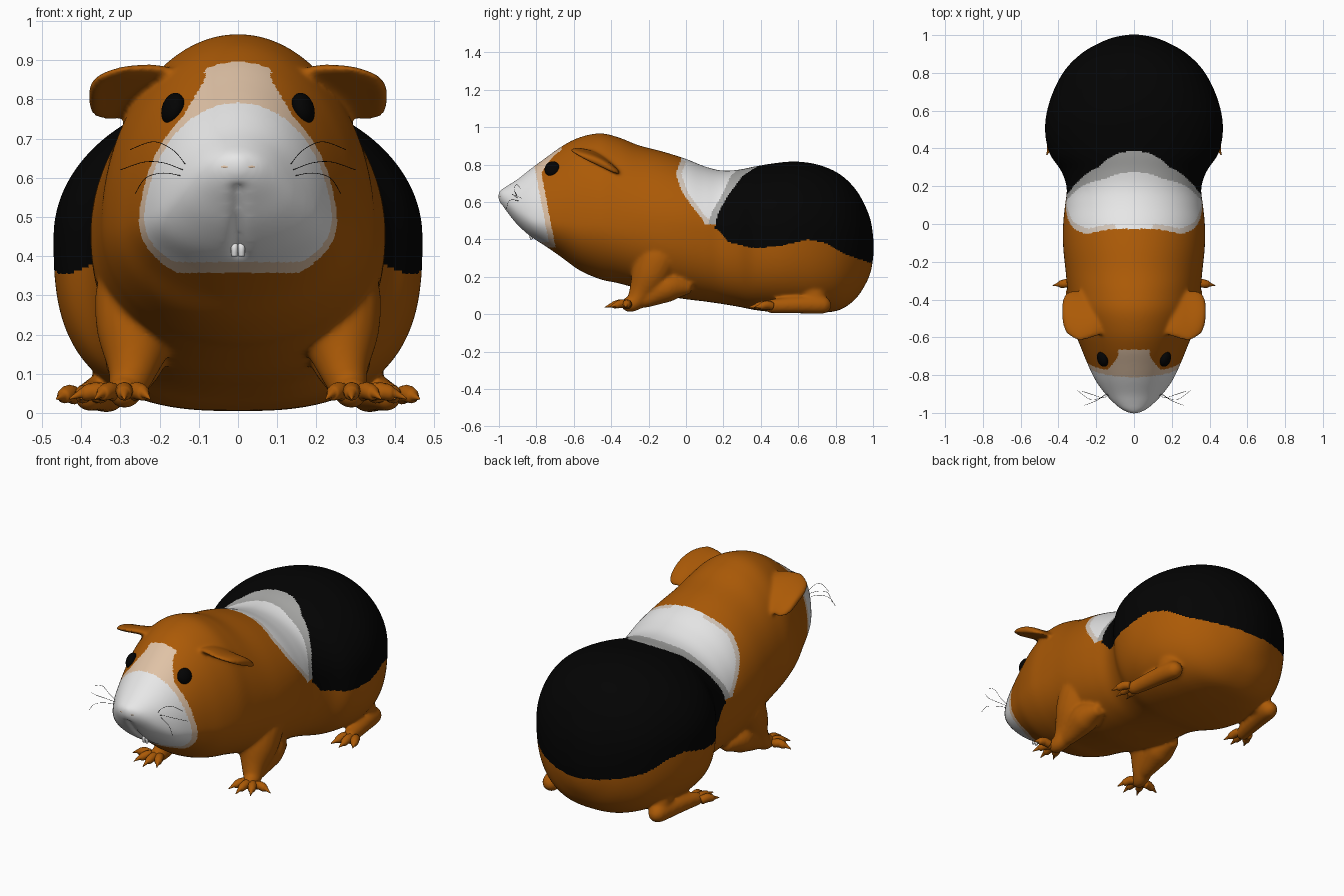
import bpy, bmesh, math
from mathutils import Vector

if "Cube" in bpy.data.objects:
    bpy.data.objects.remove(bpy.data.objects["Cube"])

COLOURS = {"orange_fur": (.41, .102, .002), "white_fur": (.80, .80, .80), "cream_fur": (.74, .54, .38),
           "pale_border": (.66, .57, .49), "grey_border": (.40, .40, .39), "black": (.001, .001, .001)}
MATS = {}
for n, c in COLOURS.items():
    MATS[n] = bpy.data.materials.new(n)
    MATS[n].diffuse_color = (*c, 1)


def finish(name, bm, mats):
    """Turn a bmesh into a smooth shaded object."""
    bmesh.ops.recalc_face_normals(bm, faces=bm.faces)
    me = bpy.data.meshes.new(name)
    for f in bm.faces:
        f.smooth = True
    bm.to_mesh(me)
    bm.free()
    for m in mats:
        me.materials.append(MATS[m])
    ob = bpy.data.objects.new(name, me)
    bpy.context.collection.objects.link(ob)
    return ob


def spline(rows, steps):
    """Catmull-Rom curve through rows of numbers."""
    out = []
    for i in range(len(rows) - 1):
        a, b, c, d = rows[max(i - 1, 0)], rows[i], rows[i + 1], rows[min(i + 2, len(rows) - 1)]
        for k in range(steps):
            t = k / steps
            out.append([.5 * (2 * q + (r - p) * t + (2 * p - 5 * q + 4 * r - s) * t * t
                              + (3 * q - p - 3 * r + s) * t ** 3) for p, q, r, s in zip(a, b, c, d)])
    return out + [list(rows[-1])]


def lerp(x, pts):
    """Piecewise linear lookup."""
    if x <= pts[0][0]:
        return pts[0][1]
    for (a, b), (c, d) in zip(pts, pts[1:]):
        if x <= c:
            return b + (d - b) * (x - a) / (c - a)
    return pts[-1][1]


def loft(bm, rings):
    vs = [[bm.verts.new(p) for p in r] for r in rings]
    n = len(vs[0])
    for a, b in zip(vs, vs[1:]):
        for i in range(n):
            bm.faces.new((a[i], a[(i + 1) % n], b[(i + 1) % n], b[i]))
    bm.faces.new(vs[0])
    bm.faces.new(vs[-1])


def tube(bm, rows, sx=1, ref=(1, 0, 0), seg=12, steps=4):
    """Round tapered tube through (x, y, z, radius) rows."""
    pts = spline(rows, steps)
    rings = []
    for i, p in enumerate(pts):
        d = (Vector(pts[min(i + 1, len(pts) - 1)][:3]) - Vector(pts[max(i - 1, 0)][:3])).normalized()
        r = Vector(ref)
        u = (r - d * r.dot(d)).normalized()
        v = d.cross(u)
        ring = []
        for k in range(seg):
            a = 2 * math.pi * k / seg
            q = Vector(p[:3]) + (u * math.cos(a) + v * math.sin(a)) * max(p[3], .0008)
            ring.append((q.x * sx, q.y, q.z))
        rings.append(ring)
    loft(bm, rings)


def toes(name, sx, centre, y0, z0, tips, fan):
    """Fan of clawed toes from a paw."""
    bm = bmesh.new()
    for tx, ty in tips:
        bx, by = centre + (tx - centre) * fan, y0
        mx, my = bx + (tx - bx) * .6, by + (ty - by) * .6
        tube(bm, [(bx, by, z0, .022), ((bx + mx) / 2, (by + my) / 2, z0 + .006, .023), (mx, my, z0, .019),
                  (mx + (tx - mx) * .3, my + (ty - my) * .3, z0 - .002, .011), (tx, ty, .036, .002)], sx)
    finish(name, bm, ["orange_fur"])


def ball(name, loc, scale, mat, rot=(0, 0, 0)):
    bm = bmesh.new()
    bmesh.ops.create_uvsphere(bm, u_segments=24, v_segments=14, radius=1)
    ob = finish(name, bm, [mat])
    ob.location, ob.scale, ob.rotation_euler = loc, scale, rot


# Body: y, half width, top, bottom, widest height, lower squareness
BODY = [(-1.004, .012, .65, .615, .632, 2), (-.985, .06, .668, .58, .625, 2), (-.95, .105, .69, .533, .60, 2),
        (-.90, .152, .722, .474, .56, 2.1), (-.83, .203, .777, .413, .52, 2.2), (-.75, .242, .836, .363, .50, 2.1),
        (-.66, .279, .90, .30, .49, 2), (-.57, .314, .945, .235, .48, 2), (-.46, .343, .967, .187, .48, 2),
        (-.36, .352, .945, .165, .47, 2.1), (-.25, .362, .902, .135, .47, 2.2), (-.12, .375, .868, .10, .46, 2.3),
        (0, .375, .83, .08, .46, 2.4), (.1, .365, .79, .068, .45, 2.5), (.19, .356, .768, .055, .45, 2.6),
        (.28, .385, .772, .04, .45, 2.7), (.37, .445, .79, .022, .45, 2.8), (.48, .470, .808, .01, .45, 2.8),
        (.59, .462, .816, .005, .45, 2.8), (.71, .424, .798, .007, .44, 2.8), (.82, .362, .75, .022, .43, 2.6),
        (.905, .275, .67, .08, .41, 2.4), (.96, .18, .575, .16, .385, 2.2), (.99, .10, .49, .235, .365, 2),
        (1.004, .012, .38, .33, .355, 2)]


def section(row, seg=128):
    y, w, zt, zb, zm, eb = row
    ring = []
    for k in range(seg):
        a = 2 * math.pi * k / seg
        c, s = math.cos(a), math.sin(a)
        e = 2 if s > 0 else eb
        r = (abs(c) ** e + abs(s) ** e) ** (-1 / e)
        x, z = w * c * r, zm + (zt - zm if s > 0 else zm - zb) * s * r
        if s < 0 and -.985 < y < -.8:  # groove below the nose
            z += .026 * math.exp(-(x / .014) ** 2)
        ring.append((x, y, z))
    return ring


SADDLE = [(.49, .10), (.58, .03), (.65, -.02), (.75, -.055), (.83, -.025)]
RUMP = [(.46, .155), (.5, .16), (.55, .175), (.65, .235), (.74, .305), (.77, .35), (.795, .39)]
RUMP_LOW = [(.16, .46), (.23, .385), (.35, .355), (.5, .363), (.65, .40), (.75, .38), (.85, .32), (1, .27)]


def fur(p):
    """Colour index for a point on the coat."""
    x, y, z = abs(p.x), p.y, p.z
    face = -.812 + (.80 - z) * .19          # muzzle patch and blaze
    if y < face and z > .385:
        return 1
    if (y < face + .03 and z > .357) or (z > .7 and y < -.665 and x < .085 + max(0, .85 - z) * .6):
        return 2
    if y > -.1:                             # rump and saddle
        back, front = lerp(z, RUMP), lerp(z, SADDLE)
        if y > back and z > lerp(y, RUMP_LOW):
            return 5
        if z > .48 and front < y <= back:
            if y > back - .035 - .045 * max(0, (z - .65) / .13):
                return 4
            return 3 if y < front + .03 and x > .1 or z < .51 else 1
    return 0


# Coat: trunk, ears and limbs fused into one smooth skin
bm = bmesh.new()
loft(bm, [section(r) for r in spline(BODY, 6)])
# Ear rings: x, centre y, centre z, half length, half thickness
EAR = [(.15, -.49, .825, .10, .022), (.20, -.49, .832, .118, .024), (.245, -.49, .829, .132, .024),
       (.29, -.485, .821, .147, .022), (.335, -.475, .812, .137, .021), (.365, -.47, .804, .11, .02),
       (.382, -.465, .798, .055, .015)]
for sx in (1, -1):
    rings = []
    for x, y, z, h, t in spline(EAR, 4):
        ring = []
        for k in range(28):
            a = 2 * math.pi * k / 28
            u, v = h * math.cos(a), t * math.sin(a) - .10 * h * math.cos(a) ** 2 + .01
            ring.append((x * sx, y + .9 * u + .43 * v, z - .43 * u + .9 * v))
        rings.append(ring)
    loft(bm, rings)
    # Front limb with paw
    tube(bm, [(.24, -.10, .42, .06), (.245, -.14, .32, .115), (.258, -.19, .21, .105), (.270, -.245, .11, .064),
              (.285, -.28, .060, .046), (.295, -.325, .05, .036), (.30, -.345, .048, .012)], sx, seg=20)
    tube(bm, [(.26, .03, .14, .03), (.262, -.09, .145, .078), (.27, -.2, .09, .054), (.28, -.27, .055, .03)],
         sx, seg=16)
    # Hind limb with long foot
    tube(bm, [(.27, .60, .22, .06), (.29, .65, .14, .08), (.32, .70, .075, .055), (.33, .72, .05, .03)], sx, seg=20)
    tube(bm, [(.325, .778, .05, .008), (.327, .766, .049, .03), (.332, .73, .049, .048), (.35, .62, .05, .047),
              (.37, .50, .045, .041), (.385, .44, .04, .034), (.39, .42, .038, .01)], sx, seg=20)
body = finish("body", bm, [])
m = body.modifiers.new("fuse", "REMESH")
m.mode, m.voxel_size = "VOXEL", .0078
m = body.modifiers.new("soften", "SMOOTH")
m.factor, m.iterations = .5, 20
skin = bpy.data.meshes.new_from_object(body.evaluated_get(bpy.context.evaluated_depsgraph_get()))
body.modifiers.clear()
body.data = skin
skin.materials.clear()
for n in COLOURS:
    skin.materials.append(MATS[n])
for f in skin.polygons:
    f.use_smooth = True
    f.material_index = fur(f.center)

for side, sx in (("right", 1), ("left", -1)):
    toes(side + "_front_toes", sx, .29, -.31, .05, ((.225, -.405), (.29, -.435), (.365, -.41), (.43, -.325)), .3)
    toes(side + "_hind_toes", sx, .385, .46, .043, ((.34, .345), (.40, .33), (.463, .365)), .4)

    # Eye, nostril, tooth
    ball(side + "_eye", (.166 * sx, -.715, .776), (.027, .042, .042), "black", (0, -.3 * sx, -.3 * sx))
    ball(side + "_nostril", (.036 * sx, -.982, .628), (.026, .012, .007), "cream_fur", (0, 0, .5 * sx))
    bm = bmesh.new()
    tube(bm, [(.009, -.81, .44, .009), (.009, -.828, .425, .009), (.009, -.825, .40, .008)], sx, seg=8)
    finish(side + "_tooth", bm, ["white_fur"])

    # Whiskers
    bm = bmesh.new()
    for pts in (((.135, -.905, .635), (.165, -.92, .67), (.215, -.905, .692), (.275, -.885, .672)),
                ((.14, -.90, .62), (.19, -.925, .638), (.24, -.925, .64), (.30, -.88, .62)),
                ((.145, -.895, .605), (.19, -.93, .612), (.235, -.95, .60), (.262, -.96, .56))):
        tube(bm, [(*p, .0009) for p in pts], sx, ref=(0, 1, 0), seg=6, steps=6)
    finish(side + "_whiskers", bm, ["black"])

for m in bpy.data.materials:
    if m.users and not m.is_grease_pencil:
        m.use_nodes = True
        m.node_tree.nodes["Principled BSDF"].inputs["Base Color"].default_value = m.diffuse_color
